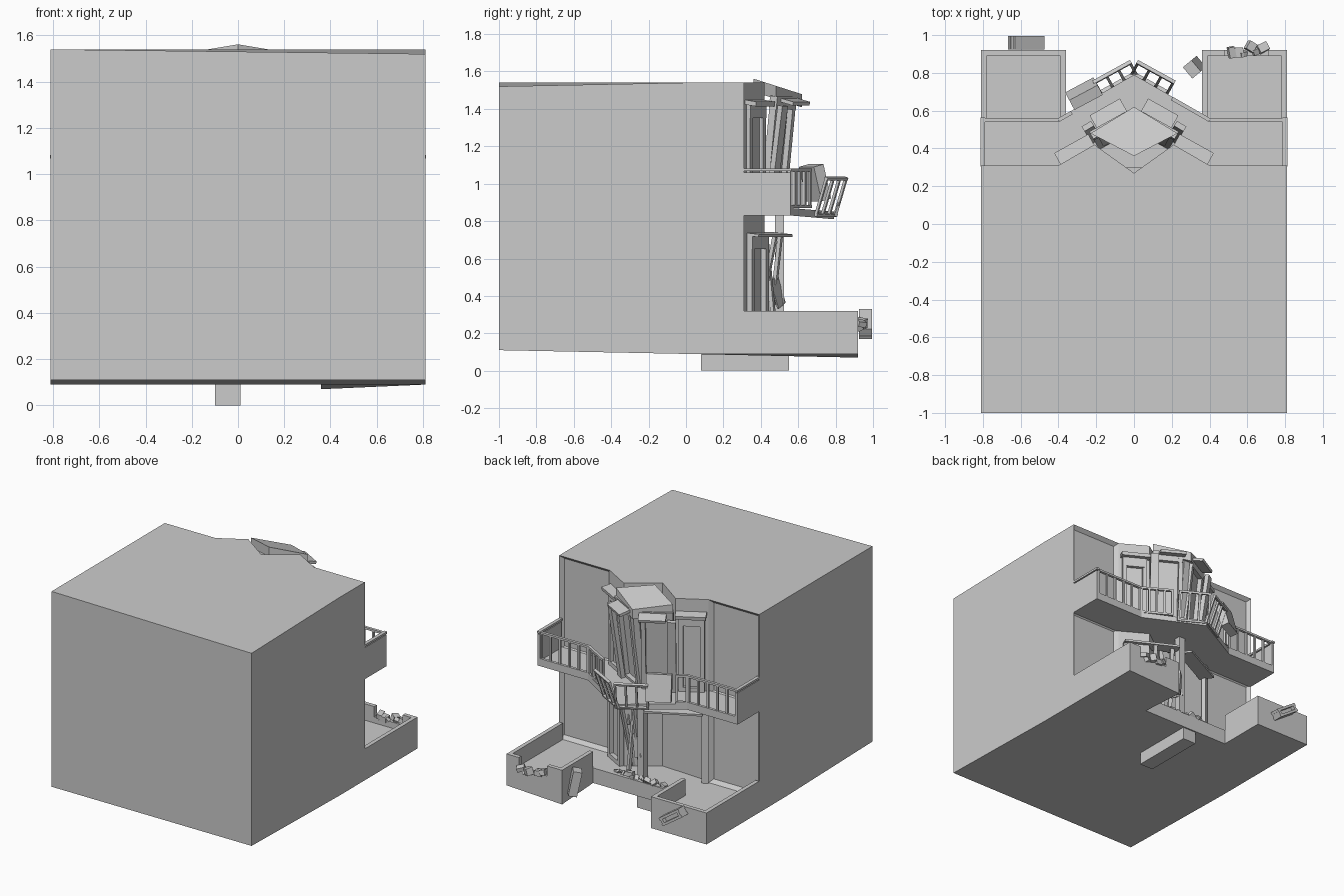
import bpy, bmesh, math, random
from mathutils import Matrix, Vector

random.seed(4)
if "Cube" in bpy.data.objects:
    bpy.data.objects.remove(bpy.data.objects["Cube"])

stone = bpy.data.materials.new("pale_grey")
stone.use_nodes = True
GREY = (0.6, 0.6, 0.6, 1)
stone.diffuse_color = GREY
stone.node_tree.nodes["Principled BSDF"].inputs["Base Color"].default_value = GREY


def finish(name, bm):
    bmesh.ops.recalc_face_normals(bm, faces=bm.faces)
    mesh = bpy.data.meshes.new(name)
    bm.to_mesh(mesh)
    bm.free()
    mesh.materials.append(stone)
    obj = bpy.data.objects.new(name, mesh)
    bpy.context.collection.objects.link(obj)
    return obj


def prism_mesh(plan, z0, z1):
    bm = bmesh.new()
    base = bm.faces.new([bm.verts.new((x, y, z0)) for x, y in plan])
    top = bmesh.ops.extrude_face_region(bm, geom=[base])["geom"]
    for v in top:
        if isinstance(v, bmesh.types.BMVert):
            v.co.z = z1
    bmesh.ops.recalc_face_normals(bm, faces=bm.faces)
    return bm


def boxes(name, parts, place=Matrix()):
    """One object from (centre, size) boxes in a placed local frame."""
    bm = bmesh.new()
    for centre, size in parts:
        m = place @ Matrix.Translation(centre) @ Matrix.Diagonal((*size, 1))
        bmesh.ops.create_cube(bm, size=1, matrix=m)
    return finish(name, bm)


def along(p, q, z, tilt=0):
    """Frame at the middle of plan line p-q; negative tilt leans outward."""
    p, q = Vector(p), Vector(q)
    mid, d = (p + q) / 2, q - p
    turn = Matrix.Rotation(math.atan2(d.y, d.x), 4, "Z") @ Matrix.Rotation(tilt, 4, "X")
    return Matrix.Translation((mid.x, mid.y, z)) @ turn, d.length


def slab(name, p, q, z0, z1, thick, tilt=0):
    place, length = along(p, q, (z0 + z1) / 2, tilt)
    return boxes(name, [((0, 0, 0), (length, thick, z1 - z0))], place)


def window(name, p, q, z0, z1, tilt=0, bar=0.03):
    place, w = along(p, q, (z0 + z1) / 2, tilt)
    h = z1 - z0
    parts = [((s * (w - bar) / 2, 0, 0), (bar, 0.04, h)) for s in (-1, 1)]
    parts += [((0, 0, (h - 0.07) / 2), (w, 0.045, 0.07)),
              ((0, 0, (bar - h) / 2), (w, 0.04, bar)),
              ((0, -0.015, 0), (w - bar, 0.008, h - bar))]
    return boxes(name, parts, place)


def railing(name, p, q, z0, z1, posts, tilt=0):
    place, w = along(p, q, (z0 + z1) / 2, tilt)
    h = z1 - z0
    parts = [((0, 0, s * (h - 0.015) / 2), (w, 0.02, 0.015)) for s in (-1, 1)]
    for i in range(posts):
        parts.append((((i / (posts - 1) - 0.5) * (w - 0.015), 0, 0), (0.015, 0.015, h)))
    return boxes(name, parts, place)


def rubble(name, p, q, z, count, size):
    p, q = Vector((*p, z)), Vector((*q, z))
    bm = bmesh.new()
    for i in range(count):
        spot = p.lerp(q, (i + 0.5) / count) + Vector((0, random.uniform(-1, 1), random.random())) * size / 2
        turn = Matrix.Rotation(random.uniform(0, 3), 4, Vector((random.random(), 1, random.random())))
        dims = [size * random.uniform(0.4, 1.3) for _ in range(3)]
        bmesh.ops.create_cube(bm, size=1, matrix=Matrix.Translation(spot) @ turn @ Matrix.Diagonal((*dims, 1)))
    return finish(name, bm)


W, BACK = 0.81, 0.31

# Base with two projecting terraces
bm = prism_mesh([(-W, -1), (W, -1), (W, 0), (W, 0.92), (0.36, 0.92), (0.36, 0.56),
                 (-0.36, 0.56), (-0.36, 0.92), (-W, 0.92), (-W, 0)], 0.09, 0.2)
for v in bm.verts:
    if v.co.z < 0.1 and v.co.y < -0.9:
        v.co.z = 0.11
    if v.co.z < 0.1 and v.co.y > 0.9 and 0 < v.co.x < 0.5:
        v.co.z = 0.07
finish("base", bm)
boxes("foot", [((-0.045, 0.315, 0.05), (0.11, 0.47, 0.1))])


# Storeys, with recessed panels in the rear wing walls
def storey(name, rear, z0, z1):
    bm = prism_mesh([(-W, -1), (W, -1), (W, 0), (W, BACK)] + rear + [(-W, BACK), (-W, 0)], z0, z1)
    for v in bm.verts:
        if z1 > 1 and v.co.z > 1 and v.co.y < -0.9 and v.co.x > 0:
            v.co.z = 1.52
    wings = [f for f in bm.faces if f.normal.y > 0.99 and abs(f.calc_center_median().x) > 0.5]
    bmesh.ops.inset_individual(bm, faces=wings, thickness=0.035, depth=-0.025)
    finish(name, bm)


storey("lower_storey", [(0.4, BACK), (0.21, 0.42), (0, 0.27), (-0.38, 0.29), (-0.4, BACK)], 0.2, 0.85)
storey("upper_storey", [(0.4, BACK), (0.21, 0.42), (0, 0.27), (-0.21, 0.42), (-0.4, BACK)], 0.85, 1.54)

# Terrace parapets
for s, side in ((1, "left"), (-1, "right")):
    parts = [((s * 0.795, 0.615, 0.26), (0.03, 0.61, 0.12)),
             ((s * 0.375, 0.74, 0.26), (0.03, 0.36, 0.12))]
    if s < 0:
        parts.append(((-0.585, 0.905, 0.26), (0.45, 0.03, 0.12)))
    else:
        parts += [((0.42, 0.905, 0.26), (0.12, 0.03, 0.12)),
                  ((0.6, 0.905, 0.22), (0.24, 0.03, 0.05)),
                  ((0.76, 0.905, 0.26), (0.1, 0.03, 0.12))]
    boxes(side + "_parapet", parts)

# Balcony slab, sagging at the middle
bm = prism_mesh([(-W, 0.3), (0, 0.3), (W, 0.3), (W, 0.56), (0.4, 0.56), (0, 0.79),
                 (-0.4, 0.56), (-W, 0.56)], 0.83, 0.87)
for v in bm.verts:
    if v.co.y > 0.7:
        v.co.z -= 0.02
finish("balcony_floor", bm)

# Balcony railings
for s, side in ((1, "left"), (-1, "right")):
    boxes(side + "_balcony_end", [((s * 0.8, 0.435, 0.965), (0.02, 0.25, 0.19)),
                                  ((s * 0.8, 0.435, 1.075), (0.025, 0.26, 0.015))])
    railing(side + "_wing_railing", (s * 0.8 - 0.005, 0.55), (s * 0.4, 0.55), 0.87, 1.08, 6)
railing("left_slanted_railing", (0.2, 0.665), (0.4, 0.55), 0.87, 1.08, 5)
railing("right_slanted_railing", (-0.4, 0.55), (-0.33, 0.59), 0.87, 1.08, 2)
railing("fallen_railing_left", (0, 0.83), (0.2, 0.72), 0.82, 1.04, 4, -0.32)
railing("fallen_railing_right", (-0.2, 0.72), (0, 0.83), 0.82, 1.04, 4, -0.32)
slab("loose_railing_block", (-0.34, 0.65), (-0.19, 0.73), 0.91, 1.1, 0.06, 0.25)

# Leaning bay windows and their window heads
for s, side in ((1, "left"), (-1, "right")):
    def span(a, b):
        ends = [(s * a[0], a[1]), (s * b[0], b[1])]
        return sorted(ends)
    window(side + "_bay_window", *span((0.02, 0.545), (0.21, 0.44)), 0.86, 1.47, -0.11)
    window(side + "_slanted_window", *span((0.23, 0.41), (0.38, 0.325)), 0.87, 1.42)
    slab(side + "_bay_hood", *span((0.05, 0.62), (0.21, 0.53)), 1.43, 1.45, 0.1, -0.25)
    slab(side + "_slanted_hood", *span((0.22, 0.435), (0.4, 0.335)), 1.42, 1.445, 0.09, -0.15)
    slab(side + "_lower_hood", *span((0.03, 0.52), (0.38, 0.34)), 0.72, 0.735, 0.11, -0.1)
    slab(side + "_leaning_post", *span((0.2, 0.5), (0.25, 0.47)), 0.87, 1.42, 0.03, -0.14)
slab("bay_post", (-0.025, 0.53), (0.025, 0.53), 0.86, 1.48, 0.04, -0.11)

# Bay roof
bm = prism_mesh([(-0.23, 0.48), (0, 0.36), (0.23, 0.48), (0, 0.62)], 1.45, 1.52)
for v in bm.verts:
    v.co.z += (0.49 - v.co.y) * 0.32
finish("bay_roof", bm)

# Ruined lower bay
slab("lower_bay_post", (-0.025, 0.5), (0.025, 0.5), 0.2, 0.84, 0.05)
slab("lower_right_post", (-0.4, 0.31), (-0.36, 0.33), 0.2, 0.84, 0.03)
window("lower_left_window", (0.22, 0.425), (0.38, 0.335), 0.2, 0.72)
for i, tilt in enumerate((-0.12, 0.1, -0.2)):
    x = 0.05 + i * 0.06
    slab("broken_bar", (x, 0.5 - x * 0.4), (x + 0.025, 0.49 - x * 0.4), 0.2, 0.72, 0.02, tilt)
boxes("broken_shards", [((0.1, 0, 0.1), (0.1, 0.008, 0.12)), ((-0.03, 0, -0.1), (0.09, 0.008, 0.16))],
      along((0.02, 0.5), (0.2, 0.4), 0.5, 0.1)[0] @ Matrix.Rotation(0.4, 4, "Y"))

# Rubble and fallen pieces
rubble("floor_rubble", (-0.2, 0.53), (0.22, 0.53), 0.2, 14, 0.035)
rubble("parapet_rubble", (0.5, 0.92), (0.7, 0.92), 0.24, 6, 0.045)
slab("fallen_block_left", (0.295, 0.86), (0.345, 0.8), 0.12, 0.3, 0.06, 0.2)
boxes("fallen_frame", [((0, 0, s * 0.022), (0.19, 0.07, 0.018)) for s in (-1, 1)]
      + [((s * 0.08, 0, 0), (0.02, 0.07, 0.06)) for s in (-1, 1)]
      + [((0, -0.01, 0), (0.17, 0.03, 0.05))],
      Matrix.Translation((-0.57, 0.96, 0.25)) @ Matrix.Rotation(0.6, 4, "Y"))
